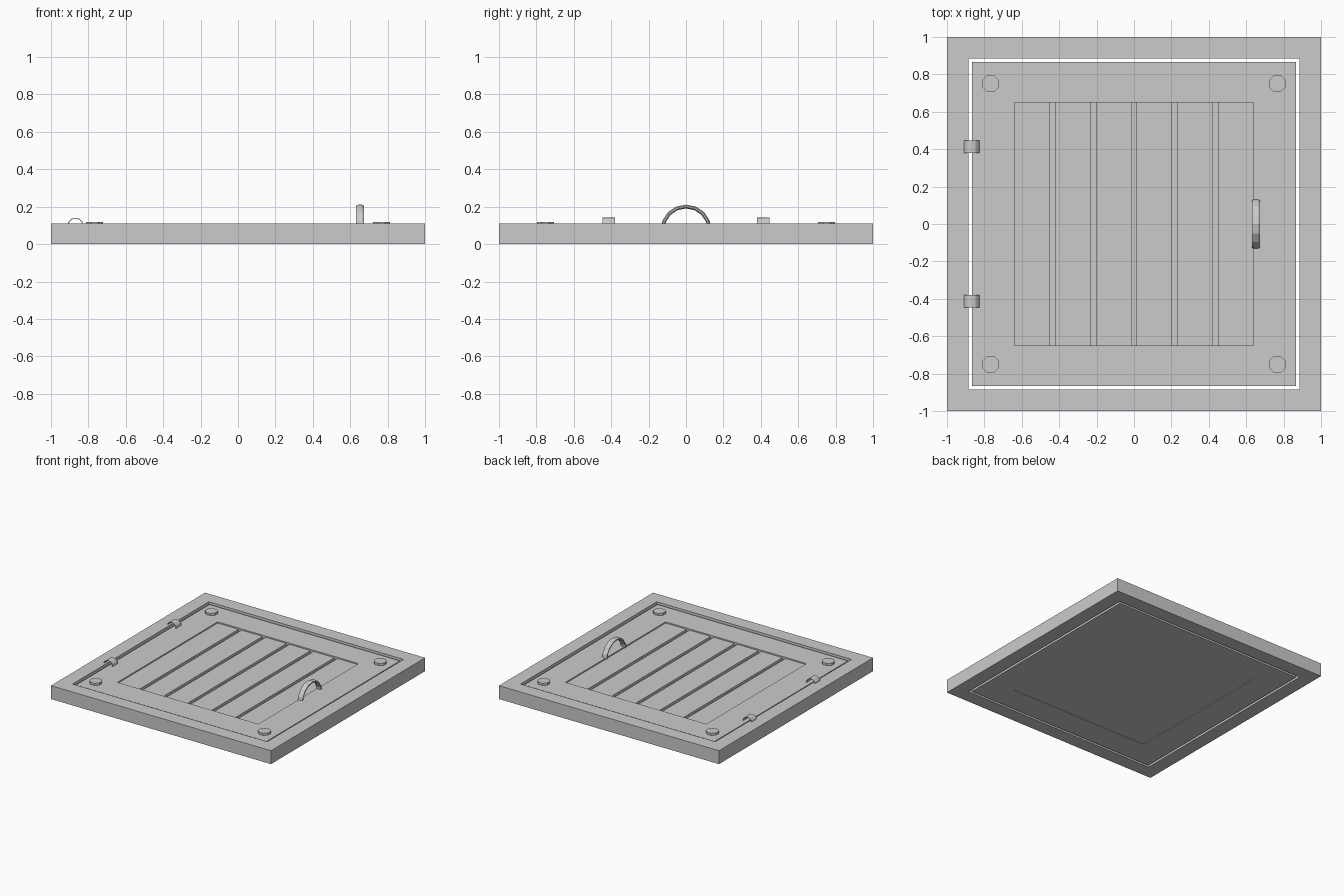
import bpy, bmesh
from math import pi, sin, cos
from mathutils import Matrix, Vector

if "Cube" in bpy.data.objects:
    bpy.data.objects.remove(bpy.data.objects["Cube"])


def make_object(name, bm):
    bmesh.ops.recalc_face_normals(bm, faces=bm.faces)
    mesh = bpy.data.meshes.new(name)
    bm.to_mesh(mesh)
    bm.free()
    obj = bpy.data.objects.new(name, mesh)
    bpy.context.collection.objects.link(obj)
    return obj


def box(name, x0, x1, y0, y1, z0, z1):
    bm = bmesh.new()
    size = Matrix.Diagonal((x1 - x0, y1 - y0, z1 - z0, 1))
    mid = Matrix.Translation(((x0 + x1) / 2, (y0 + y1) / 2, (z0 + z1) / 2))
    bmesh.ops.create_cube(bm, size=1, matrix=mid @ size)
    return make_object(name, bm)


def rect_ring(name, outer, inner, z0, z1):
    """Rectangular frame with mitred corners, from half sizes."""
    bm = bmesh.new()
    loops = []
    for (hx, hy), z in ((outer, z0), (outer, z1), (inner, z1), (inner, z0)):
        loops.append([bm.verts.new((sx * hx, sy * hy, z))
                      for sx, sy in ((-1, -1), (1, -1), (1, 1), (-1, 1))])
    for k in range(4):
        a, b = loops[k], loops[(k + 1) % 4]
        for i in range(4):
            j = (i + 1) % 4
            bm.faces.new((a[i], a[j], b[j], b[i]))
    return make_object(name, bm)


def cylinder(name, radius, depth, sides, matrix, caps=True):
    bm = bmesh.new()
    bmesh.ops.create_cone(bm, cap_ends=caps, segments=sides, radius1=radius,
                          radius2=radius, depth=depth, matrix=matrix)
    return make_object(name, bm)


LID_TOP = 0.10

# Fixed outer frame and the lid rim, with an open gap between them
rect_ring("outer_frame", (1, 1), (0.885, 0.885), 0, 0.11)
rect_ring("lid_rim", (0.866, 0.866), (0.64, 0.65), 0, LID_TOP)

# Backing board and six planks
box("backing_board", -0.64, 0.64, -0.65, 0.65, 0.005, 0.07)
gap, count = 0.027, 6
width = (1.28 - gap * (count - 1)) / count
for i in range(count):
    x = -0.64 + i * (width + gap)
    box(f"plank_{i + 1}", x, x + width, -0.65, 0.65, 0.065, 0.09)

# Corner bolts
for sx in (-1, 1):
    for sy in (-1, 1):
        cylinder("corner_bolt", 0.049, 0.03, 8, Matrix.Translation(
            (sx * 0.767, sy * 0.751, 0.103)) @ Matrix.Rotation(pi / 8, 4, 'Z'))

# Hollow hinge barrels
for sy in (-1, 1):
    barrel = cylinder("hinge_barrel", 0.042, 0.067, 12, Matrix.Translation(
        (-0.869, sy * 0.412, 0.099)) @ Matrix.Rotation(pi / 2, 4, 'X'), caps=False)
    wall = barrel.modifiers.new("wall", 'SOLIDIFY')
    wall.thickness = 0.004

# Arched handle: flattened octagon section swept around a half circle
bm = bmesh.new()
rings = []
steps, sides = 8, 8
for i in range(steps + 1):
    a = pi * i / steps
    ring = []
    for k in range(sides):
        t = 2 * pi * (k + 0.5) / sides
        r = 0.126 + 0.011 * sin(t)
        ring.append(bm.verts.new(Vector((0.653 + 0.023 * cos(t),
                                         r * cos(a), 0.075 + r * sin(a)))))
    rings.append(ring)
for a, b in zip(rings, rings[1:]):
    for k in range(sides):
        n = (k + 1) % sides
        bm.faces.new((a[k], a[n], b[n], b[k]))
bm.faces.new(rings[0])
bm.faces.new(rings[-1])
make_object("handle", bm)
